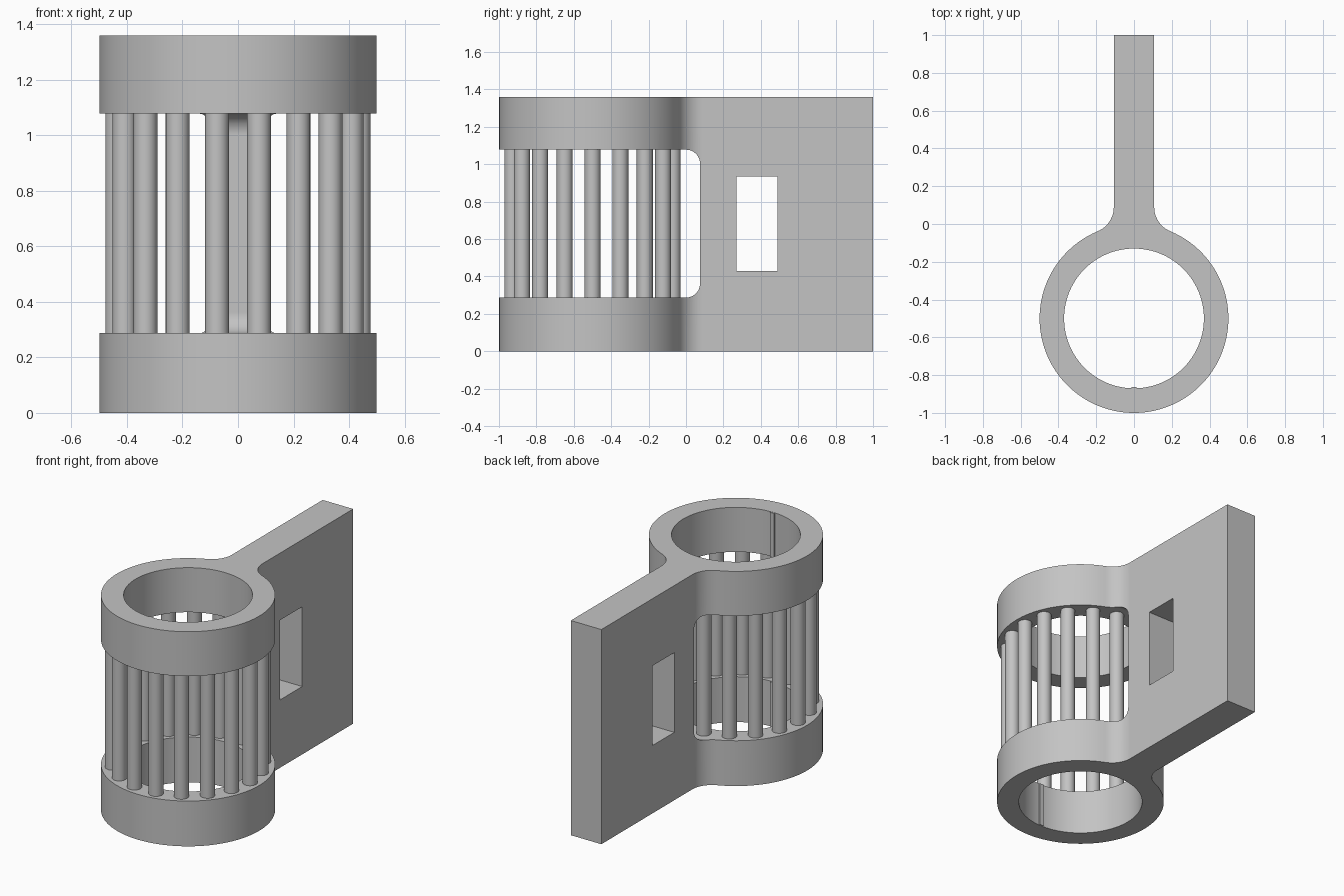
import bpy, bmesh
from math import pi, sin, cos, atan2
from mathutils import Vector

if "Cube" in bpy.data.objects:
    bpy.data.objects.remove(bpy.data.objects["Cube"])

HEIGHT = 1.36
LOW, HIGH = 0.287, 1.078          # open cage between the two collars
CENTRE_Y = -0.5
OUTER, INNER = 0.5, 0.37
HALF = 0.107                      # half thickness of the plate
SLOT_END = 0.075

grey = bpy.data.materials.new("plain grey")
grey.use_nodes = True
grey.diffuse_color = (0.55, 0.55, 0.55, 1)
grey.node_tree.nodes["Principled BSDF"].inputs["Base Color"].default_value = (0.55, 0.55, 0.55, 1)


def arc(cx, cy, r, start, end, steps):
    return [(cx + r * cos(start + (end - start) * i / steps),
             cy + r * sin(start + (end - start) * i / steps)) for i in range(steps + 1)]


def prism(name, points, lo, hi, along_x=False):
    """Extrude a closed outline, upward or sideways."""
    bm = bmesh.new()
    place = (lambda a, b, d: (d, a, b)) if along_x else (lambda a, b, d: (a, b, d))
    face = bm.faces.new([bm.verts.new(place(a, b, lo)) for a, b in points])
    grown = bmesh.ops.extrude_face_region(bm, geom=[face])["geom"]
    shift = Vector(place(0, 0, hi - lo))
    bmesh.ops.translate(bm, vec=shift, verts=[g for g in grown if isinstance(g, bmesh.types.BMVert)])
    bmesh.ops.recalc_face_normals(bm, faces=bm.faces)
    mesh = bpy.data.meshes.new(name)
    bm.to_mesh(mesh)
    bm.free()
    mesh.materials.append(grey)
    obj = bpy.data.objects.new(name, mesh)
    bpy.context.collection.objects.link(obj)
    return obj


def box(a0, a1, b0, b1):
    return [(a0, b0), (a1, b0), (a1, b1), (a0, b1)]


def activate(obj):
    bpy.ops.object.select_all(action="DESELECT")
    obj.select_set(True)
    bpy.context.view_layer.objects.active = obj


def smooth(obj):
    activate(obj)
    bpy.ops.object.shade_smooth_by_angle(angle=pi / 6)


def cut(obj, cutter):
    mod = obj.modifiers.new("cut", "BOOLEAN")
    mod.operation, mod.solver, mod.object = "DIFFERENCE", "EXACT", cutter
    activate(obj)
    bpy.ops.object.modifier_apply(modifier=mod.name)
    bpy.data.objects.remove(cutter)


# Keyhole outline: plate, blend fillet and round collar, mirrored about x = 0
fillet_y = 0.09
rise = fillet_y - CENTRE_Y
fillet_r = (HALF ** 2 + rise ** 2 - OUTER ** 2) / (2 * (OUTER - HALF))
fillet_x = HALF + fillet_r
join = atan2(rise, fillet_x)
side = [(HALF, 1.0)]
side += arc(fillet_x, fillet_y, fillet_r, pi, pi + join, 12)
side += arc(0, CENTRE_Y, OUTER, join, -pi / 2, 48)[1:]
side[-1] = (0, CENTRE_Y - OUTER)
outline = side + [(-x, y) for x, y in reversed(side[:-1])]
body = prism("collars_and_plate", outline, 0, HEIGHT)

# Bore, cage opening with rounded back corners, and plate window
cut(body, prism("bore", arc(0, CENTRE_Y, INNER, 0, 2 * pi, 96)[:-1], -0.2, HEIGHT + 0.2))
r = 0.075
opening = [(-1.3, LOW)]
opening += arc(SLOT_END - r, LOW + r, r, -pi / 2, 0, 10)
opening += arc(SLOT_END - r, HIGH - r, r, 0, pi / 2, 10)
opening += [(-1.3, HIGH)]
cut(body, prism("opening", opening, -0.8, 0.8, True))
cut(body, prism("window", box(0.27, 0.49, 0.43, 0.935), -0.4, 0.4, True))
smooth(body)
weighted = body.modifiers.new("even shading", "WEIGHTED_NORMAL")
weighted.keep_sharp = True

# Ring of round bars joining the collars
BARS = 18
for i in range(BARS):
    a = 2 * pi * (i + 0.5) / BARS - pi / 2
    mid = (OUTER + INNER) / 2
    bar = prism(f"bar_{i + 1}", arc(mid * cos(a), CENTRE_Y + mid * sin(a), 0.043, 0, 2 * pi, 24)[:-1],
                LOW - 0.02, HIGH + 0.02)
    smooth(bar)

# Slim key rib inside the front of each collar
front = CENTRE_Y - INNER
for name, lo, hi in (("lower_rib", 0, LOW), ("upper_rib", HIGH, HEIGHT)):
    prism(name, box(-0.014, 0.014, front - 0.02, front + 0.008), lo + 0.001, hi - 0.001)
